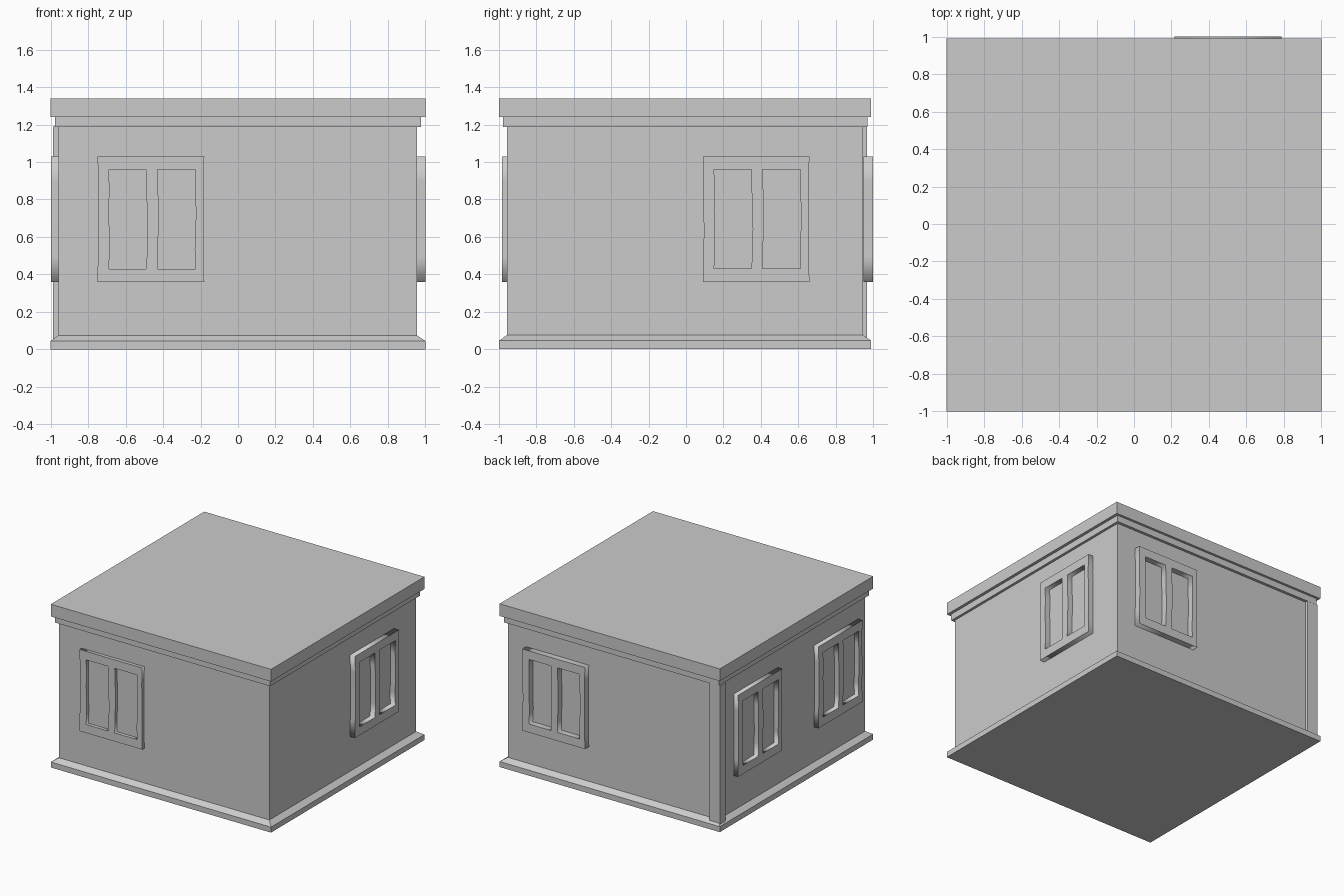
import bpy, bmesh, math

if "Cube" in bpy.data.objects:
    bpy.data.objects.remove(bpy.data.objects["Cube"])


def loft(name, rings):
    """Closed solid through stacked rectangles (x0, x1, y0, y1, z)."""
    bm = bmesh.new()
    prev = None
    for x0, x1, y0, y1, z in rings:
        ring = [bm.verts.new(p) for p in
                ((x0, y0, z), (x1, y0, z), (x1, y1, z), (x0, y1, z))]
        if prev is None:
            bm.faces.new(ring[::-1])
        else:
            for i in range(4):
                j = (i + 1) % 4
                bm.faces.new((prev[i], prev[j], ring[j], ring[i]))
        prev = ring
    bm.faces.new(prev)
    mesh = bpy.data.meshes.new(name)
    bm.to_mesh(mesh)
    bm.free()
    obj = bpy.data.objects.new(name, mesh)
    bpy.context.collection.objects.link(obj)
    return obj


def prism(name, rect, z0, z1):
    return loft(name, [(*rect, z0), (*rect, z1)])


def rough_outline(x0, x1, z0, z1, left, right):
    """Rectangle whose upright sides are slightly uneven, like hewn wood."""
    n = len(left) + 1
    up = [(x1 + d, z0 + (z1 - z0) * (i + 1) / n) for i, d in enumerate(right)]
    down = [(x0 + d, z0 + (z1 - z0) * (i + 1) / n) for i, d in enumerate(left)]
    return [(x0, z0), (x1, z0)] + up + [(x1, z1), (x0, z1)] + down[::-1]


def window(name, location, angle, depth=0.05):
    curve = bpy.data.curves.new(name, 'CURVE')
    curve.dimensions = '2D'
    curve.fill_mode = 'BOTH'
    curve.extrude = depth / 2
    outlines = [
        rough_outline(-.285, .285, .36, 1.03, (.002, .006, .003, .004), (-.004, -.002, -.003, -.005)),
        rough_outline(-.225, -.025, .43, .96, (.006, .003, .001, .004), (.005, .007, .004, .001)),
        rough_outline(.035, .237, .43, .96, (.001, .006, .007, .003), (-.003, .002, .003, -.001)),
    ]
    for pts in outlines:
        spline = curve.splines.new('POLY')
        spline.points.add(len(pts) - 1)
        for p, (u, v) in zip(spline.points, pts):
            p.co = (u, v, 0, 1)
        spline.use_cyclic_u = True
    obj = bpy.data.objects.new(name, curve)
    bpy.context.collection.objects.link(obj)
    obj.rotation_euler = (math.pi / 2, 0, math.radians(angle))
    obj.location = location
    bpy.ops.object.select_all(action='DESELECT')
    obj.select_set(True)
    bpy.context.view_layer.objects.active = obj
    bpy.ops.object.convert(target='MESH')


OUTER = (-1, 1, -1, .99)
WALL = (-.957, .955, -.957, .947)

# Plinth with sloped top edge
loft("plinth", [(*OUTER, 0), (*OUTER, .045), (*WALL, .075)])

# Walls, cornice and flat roof
prism("walls", WALL, .075, 1.19)
prism("cornice", (-.978, .976, -.978, .97), 1.187, 1.24)
prism("roof_slab", OUTER, 1.24, 1.34)

# Pilaster on the back left corner
prism("corner_pilaster", (-.988, -.89, .90, .969), .05, 1.19)

# Window frames: one each on front, right and back, two on the left
for name, loc, angle in (
    ("front_window", (-.465, -.96, 0), 0),
    ("right_window", (.375 + .6, .375, 0), 90),
    ("back_window", (.5025, .975, 0), 180),
    ("left_window_rear", (-.972, .4625, 0), 270),
    ("left_window_front", (-.972, -.58, 0), 270),
):
    window(name, loc, angle)
